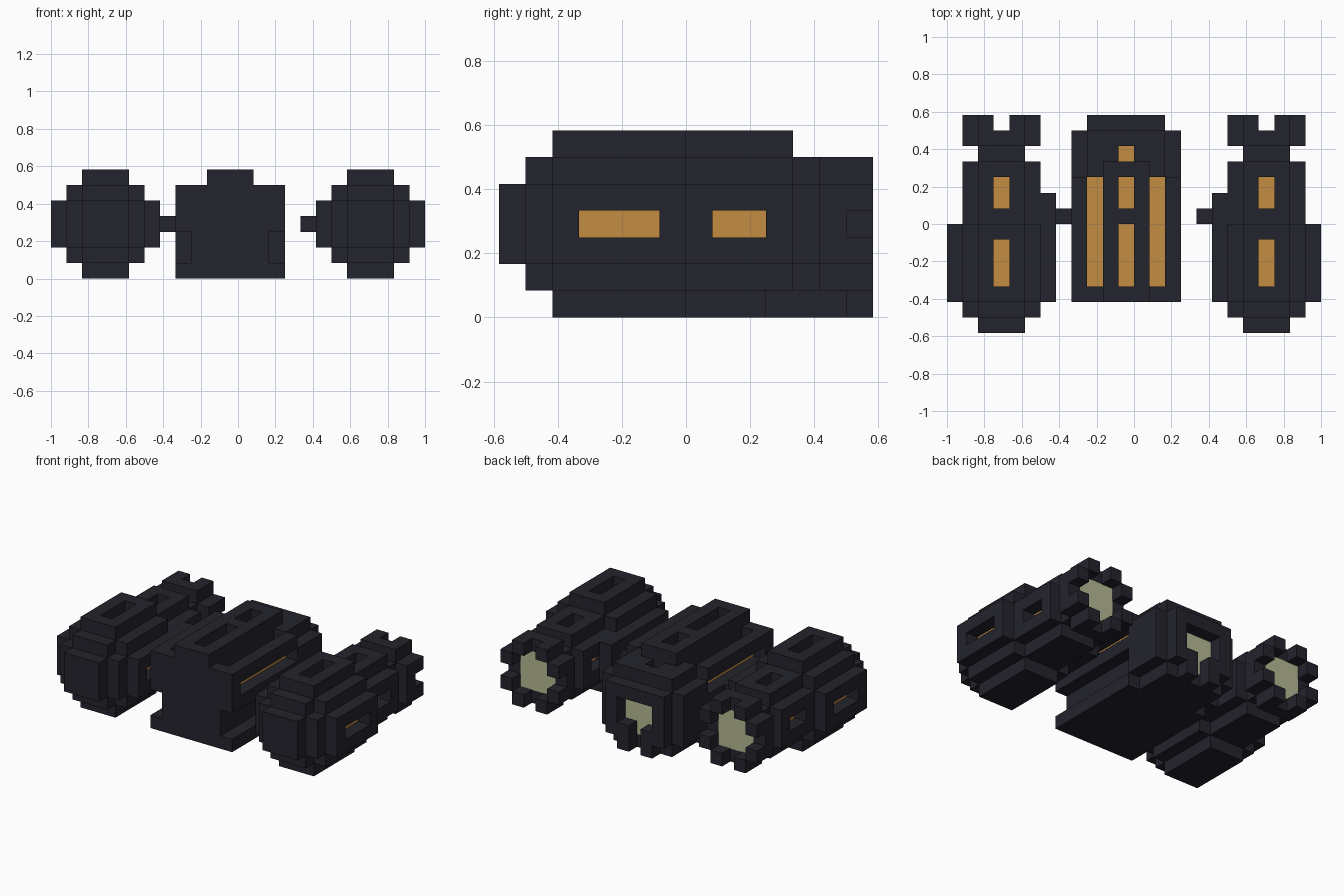
import bpy, bmesh
from mathutils import Vector

if "Cube" in bpy.data.objects:
    bpy.data.objects.remove(bpy.data.objects["Cube"], do_unlink=True)

UNIT = 1 / 12          # size of one block
DARK, ORANGE, PALE = 0, 1, 2


def make_material(name, rgb):
    mat = bpy.data.materials.new(name)
    mat.diffuse_color = (*rgb, 1)
    mat.use_nodes = True
    bsdf = mat.node_tree.nodes["Principled BSDF"]
    bsdf.inputs["Base Color"].default_value = (*rgb, 1)
    bsdf.inputs["Roughness"].default_value = 0.8
    return mat


MATERIALS = [
    make_material("dark hull", (0.017, 0.017, 0.026)),
    make_material("orange core", (0.55, 0.27, 0.055)),
    make_material("pale exhaust", (0.46, 0.48, 0.29)),
]


def block_range(x, y, z):
    return [(i, j, k) for i in range(*x) for j in range(*y) for k in range(*z)]


def fill(cells, x, y, z, mat=DARK):
    for c in block_range(x, y, z):
        cells[c] = mat


def carve(cells, x, y, z):
    for c in block_range(x, y, z):
        cells.pop(c, None)


def octagon(cells, x0, z0, n, y):
    """Stepped round section, n blocks across."""
    for i in range(n):
        inset = max(0, (n - 1) // 2 - 1 - min(i, n - 1 - i))
        fill(cells, (x0 + inset, x0 + n - inset), y, (z0 + i, z0 + i + 1))


# Corners of a face, counter-clockwise seen from outside, per direction
def face_corners(cell, axis, sign):
    a, b = (axis + 1) % 3, (axis + 2) % 3
    ring = [(0, 0), (1, 0), (1, 1), (0, 1)]
    if sign < 0:
        ring.reverse()
    for u, v in ring:
        p = list(cell)
        p[axis] += sign > 0
        p[a] += u
        p[b] += v
        yield tuple(p)


def build(name, cells):
    """Skin the outside of a set of blocks."""
    bm = bmesh.new()
    verts = {}
    for cell, mat in cells.items():
        for axis in range(3):
            for sign in (-1, 1):
                near = list(cell)
                near[axis] += sign
                if tuple(near) in cells:
                    continue
                corners = []
                for p in face_corners(cell, axis, sign):
                    if p not in verts:
                        verts[p] = bm.verts.new(Vector(p) * UNIT)
                    corners.append(verts[p])
                bm.faces.new(corners).material_index = mat
    mesh = bpy.data.meshes.new(name)
    bm.to_mesh(mesh)
    bm.free()
    for mat in MATERIALS:
        mesh.materials.append(mat)
    obj = bpy.data.objects.new(name, mesh)
    bpy.context.collection.objects.link(obj)
    return obj


def mirrored(cells):
    return {(-x - 1, y, z): m for (x, y, z), m in cells.items()}


# Side pod: nose, fat front drum, thin rear drum, neck, exhaust ring
pod = {}
fill(pod, (7, 10), (-7, -6), (2, 5))
octagon(pod, 6, 1, 5, (-6, -5))
octagon(pod, 5, 0, 7, (-5, 0))
octagon(pod, 6, 1, 5, (0, 4))
fill(pod, (7, 10), (4, 5), (2, 5))
octagon(pod, 6, 1, 5, (5, 7))
carve(pod, (7, 10), (6, 7), (2, 5))
carve(pod, (8, 9), (6, 7), (1, 6))
carve(pod, (6, 11), (6, 7), (3, 4))
fill(pod, (7, 10), (5, 6), (2, 5), PALE)

# Pod slots: open block with a glowing block behind it
for y, lo, hi, top in (((-4, -1), 5, 11, 6), ((1, 3), 6, 10, 5)):
    for outer, inner in ((lo, lo + 1), (hi, hi - 1)):
        carve(pod, (outer, outer + 1), y, (3, 4))
        fill(pod, (inner, inner + 1), y, (3, 4), ORANGE)
    carve(pod, (8, 9), y, (top, top + 1))
    fill(pod, (8, 9), y, (top - 1, top), ORANGE)

# Mounting plate and peg on the inner side
fill(pod, (5, 6), (0, 2), (2, 5))
fill(pod, (4, 5), (0, 1), (3, 4))
build("left_pod", pod)
build("right_pod", mirrored(pod))

# Central hull: foot, grooved waist, wide upper part, raised spine
hull = {}
fill(hull, (-4, 3), (-5, 3), (0, 1))
fill(hull, (-3, 2), (-5, 3), (1, 3))
fill(hull, (-4, 3), (-5, 3), (3, 6))
fill(hull, (-2, 1), (-5, 4), (6, 7))

# Hull rear section, narrower above and below
fill(hull, (-3, 2), (3, 6), (0, 6))
fill(hull, (-4, 3), (3, 6), (1, 5))

# Rear exhaust: ring with a pale centre
fill(hull, (-3, 2), (6, 7), (1, 5))
fill(hull, (-2, 1), (6, 7), (0, 1))
carve(hull, (-2, 1), (6, 7), (2, 4))
carve(hull, (-1, 0), (6, 7), (0, 2))
fill(hull, (-2, 1), (5, 6), (1, 4), PALE)

# Long slots along both shoulders, open at the top and the side
for side, core in ((-4, -3), (2, 1)):
    carve(hull, (side, side + 1), (-4, 3), (4, 5))
    carve(hull, (core, core + 1), (-4, 3), (5, 6))
    fill(hull, (core, core + 1), (-4, 3), (4, 5), ORANGE)

# Short slots along the spine
for y, top in (((-4, 0), 6), ((1, 3), 6), ((4, 5), 5)):
    carve(hull, (-1, 0), y, (top, top + 1))
    fill(hull, (-1, 0), y, (top - 1, top), ORANGE)
build("central_hull", hull)
